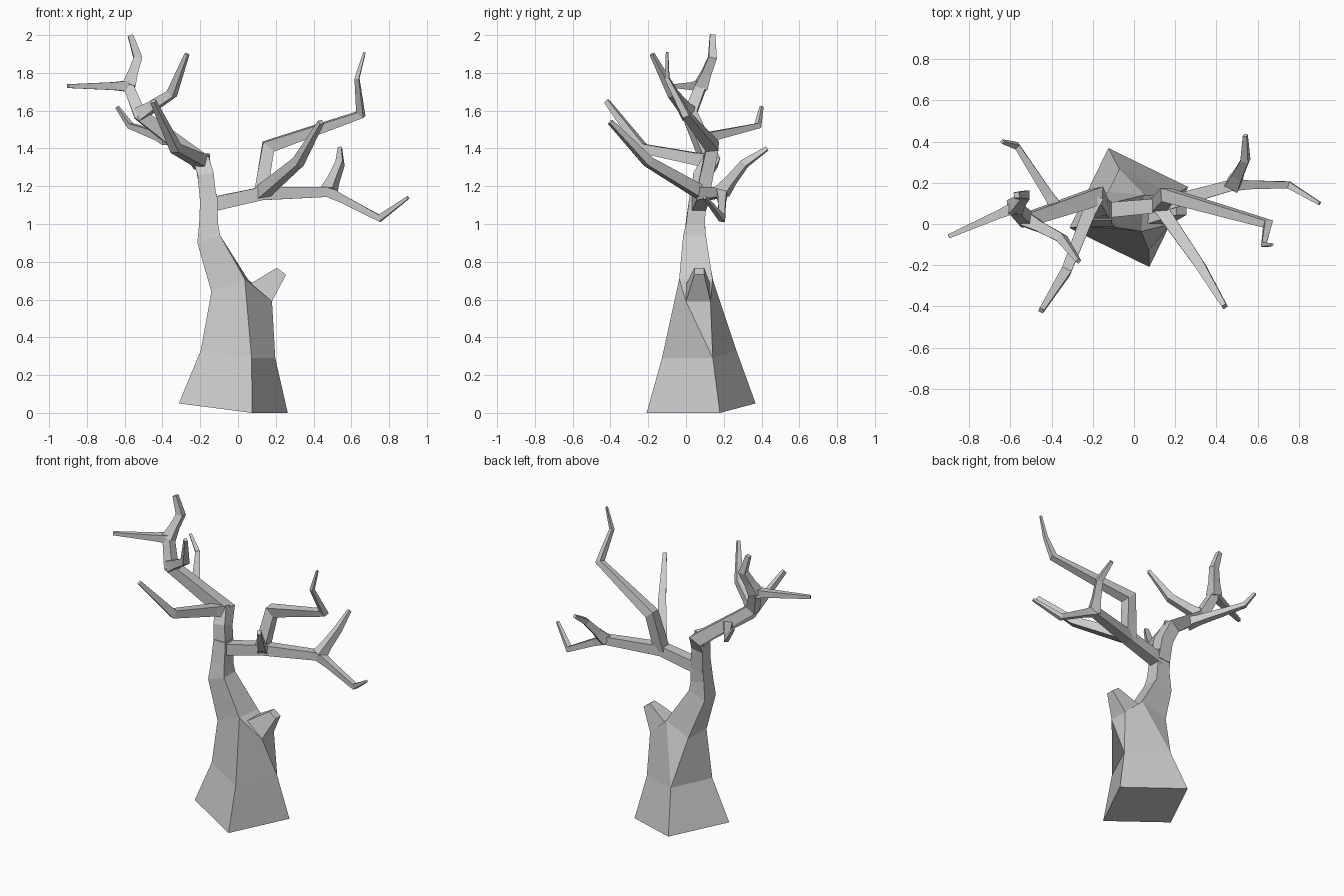
import bpy
import bmesh
from math import cos, sin, radians
from mathutils import Vector

default_cube = bpy.data.objects.get("Cube")
if default_cube:
    bpy.data.objects.remove(default_cube, do_unlink=True)

# One plain bark colour
BARK_COLOUR = (0.6, 0.6, 0.6, 1)
bark = bpy.data.materials.new("grey bark")
bark.use_nodes = True
bark.diffuse_color = BARK_COLOUR
bark.node_tree.nodes["Principled BSDF"].inputs["Base Color"].default_value = BARK_COLOUR


def loft(name, rings):
    """Join equal-length rings of points into a capped, flat-shaded object."""
    bm = bmesh.new()
    loops = [[bm.verts.new(point) for point in ring] for ring in rings]
    for lower, upper in zip(loops, loops[1:]):
        count = len(lower)
        for i in range(count):
            j = (i + 1) % count
            bm.faces.new((lower[i], lower[j], upper[j], upper[i]))
    bm.faces.new(reversed(loops[0]))
    bm.faces.new(loops[-1])
    bmesh.ops.remove_doubles(bm, verts=bm.verts, dist=0.001)
    bmesh.ops.recalc_face_normals(bm, faces=bm.faces)
    mesh = bpy.data.meshes.new(name)
    bm.to_mesh(mesh)
    bm.free()
    mesh.materials.append(bark)
    obj = bpy.data.objects.new(name, mesh)
    bpy.context.collection.objects.link(obj)


def square_ring(centre, width, side, tangent):
    """Corners of a square section that faces along the tangent."""
    up = side.cross(tangent)
    signs = ((-1, -1), (1, -1), (1, 1), (-1, 1))
    return [centre + (side * s + up * u) * width / 2 for s, u in signs]


def limb(name, path, root_width, tip_width, collar=1.3):
    """Sweep a tapering square section along a path, flared at its root."""
    points = [Vector(point) for point in path]
    first_step = (points[1] - points[0]).normalized()
    points.insert(1, points[0] + first_step * 0.08)
    steps = [(b - a).normalized() for a, b in zip(points, points[1:])]
    lengths = [(b - a).length for a, b in zip(points, points[1:])]
    upright = abs(first_step.z) > 0.8
    reference = Vector((0, 1, 0)) if upright else Vector((0, 0, 1))
    side = first_step.cross(reference).normalized()
    rings = []
    for i, point in enumerate(points):
        before, after = steps[max(i - 1, 0)], steps[min(i, len(steps) - 1)]
        tangent = (before + after).normalized()
        side = (side - tangent * side.dot(tangent)).normalized()
        progress = sum(lengths[:i]) / sum(lengths)
        width = root_width + (tip_width - root_width) * progress ** 1.5
        if i == 0:
            width *= collar
        ring = square_ring(point, width, side, tangent)
        # Mitre the corners in the plane of the bend
        bend = after - before
        if bend.length > 0.01:
            axis = bend.normalized()
            stretch = min(1 / tangent.dot(after), 1.3) - 1
            ring = [p + axis * (p - point).dot(axis) * stretch for p in ring]
        rings.append(ring)
    loft(name, rings)


def trunk_corners(x, y, z, radius, turn, tilt):
    """Left, front, right and back corners; tilt raises the left and back."""
    corners = []
    for quarter, rise in enumerate((tilt, -tilt, -tilt, tilt)):
        angle = radians(turn + 90 * (quarter - 1))
        corners.append((x + radius * cos(angle), y + radius * sin(angle), z + rise))
    return corners


# Trunk: a flared square that twists and narrows, with a shoulder on its right
base = trunk_corners(-0.025, 0.08, 0.025, 0.305, -71, 0.025)
waist = trunk_corners(0, 0.07, 0.31, 0.21, -70, 0.02)
shoulder = trunk_corners(-0.045, 0.06, 0.675, 0.125, -50, -0.035)
bend = trunk_corners(-0.155, 0.045, 0.92, 0.085, -45, -0.02)
neck = trunk_corners(-0.155, 0.05, 1.01, 0.07, -45, 0.01)
crown = trunk_corners(-0.155, 0.065, 1.16, 0.063, -45, 0)
ledge = [Vector((0.18, y, 0.59)) for y in (0, 0.13)]

lower_rings = [[l, f, r, r, b, b] for l, f, r, b in (base, waist)]
upper_rings = [[l, f, f, r, r, b] for l, f, r, b in (shoulder, bend, neck, crown)]
left, front, right, back = shoulder
loft("trunk", lower_rings + [[left, front, *ledge, right, back]] + upper_rings)

# Broken stub on the shoulder, shrinking towards its snapped end
inner_ledge = [corner + Vector((-0.12, 0, 0.09)) for corner in reversed(ledge)]
stub_root = ledge + inner_ledge
stub_centre = sum(stub_root, Vector()) / len(stub_root)
stub_tip = Vector((0.23, 0.07, 0.75))
stub_end = [stub_tip + (corner - stub_centre) * 0.4 for corner in stub_root]
loft("broken_stub", [stub_root, stub_end])

# Joints shared by limbs and the branches that leave them
trunk_top = (-0.155, 0.065, 1.1)
right_elbow = (-0.19, 0.13, 1.33)
right_fork = (-0.52, 0.02, 1.58)
right_crown = (-0.58, 0.08, 1.73)
left_joint = (0.12, 0.09, 1.16)
left_fork = (0.48, 0.19, 1.17)

# Right-hand limb and its branches
limb("right_limb",
     [trunk_top, (-0.17, 0.08, 1.25), right_elbow, right_fork, right_crown],
     0.088, 0.055, collar=1)
limb("right_crown_branch",
     [right_crown, (-0.53, 0.14, 1.88), (-0.57, 0.14, 2)], 0.055, 0.028)
limb("right_outer_branch", [right_crown, (-0.9, -0.06, 1.73)], 0.045, 0.02)
limb("right_inner_branch",
     [right_fork, (-0.35, -0.07, 1.69), (-0.27, -0.18, 1.9)], 0.055, 0.02)
limb("right_front_branch",
     [right_elbow, (-0.33, -0.23, 1.4), (-0.45, -0.42, 1.65)], 0.065, 0.025)
limb("right_back_branch",
     [(-0.37, 0.07, 1.45), (-0.57, 0.38, 1.52), (-0.64, 0.4, 1.62)], 0.05, 0.016)

# Left-hand limb and its branches
limb("left_limb", [trunk_top, left_joint, left_fork], 0.075, 0.053, collar=1)
limb("left_back_branch",
     [left_fork, (0.54, 0.31, 1.32), (0.54, 0.43, 1.4)], 0.055, 0.02)
limb("left_outer_branch",
     [left_fork, (0.75, 0.19, 1.03), (0.9, 0.1, 1.14)], 0.045, 0.016)
limb("left_upper_branch",
     [left_joint, (0.16, 0.14, 1.41), (0.65, 0, 1.58), (0.63, -0.1, 1.77), (0.67, -0.1, 1.91)],
     0.07, 0.012, collar=1)
limb("left_front_branch",
     [left_joint, (0.32, -0.2, 1.33), (0.44, -0.4, 1.54)], 0.065, 0.025, collar=1)
